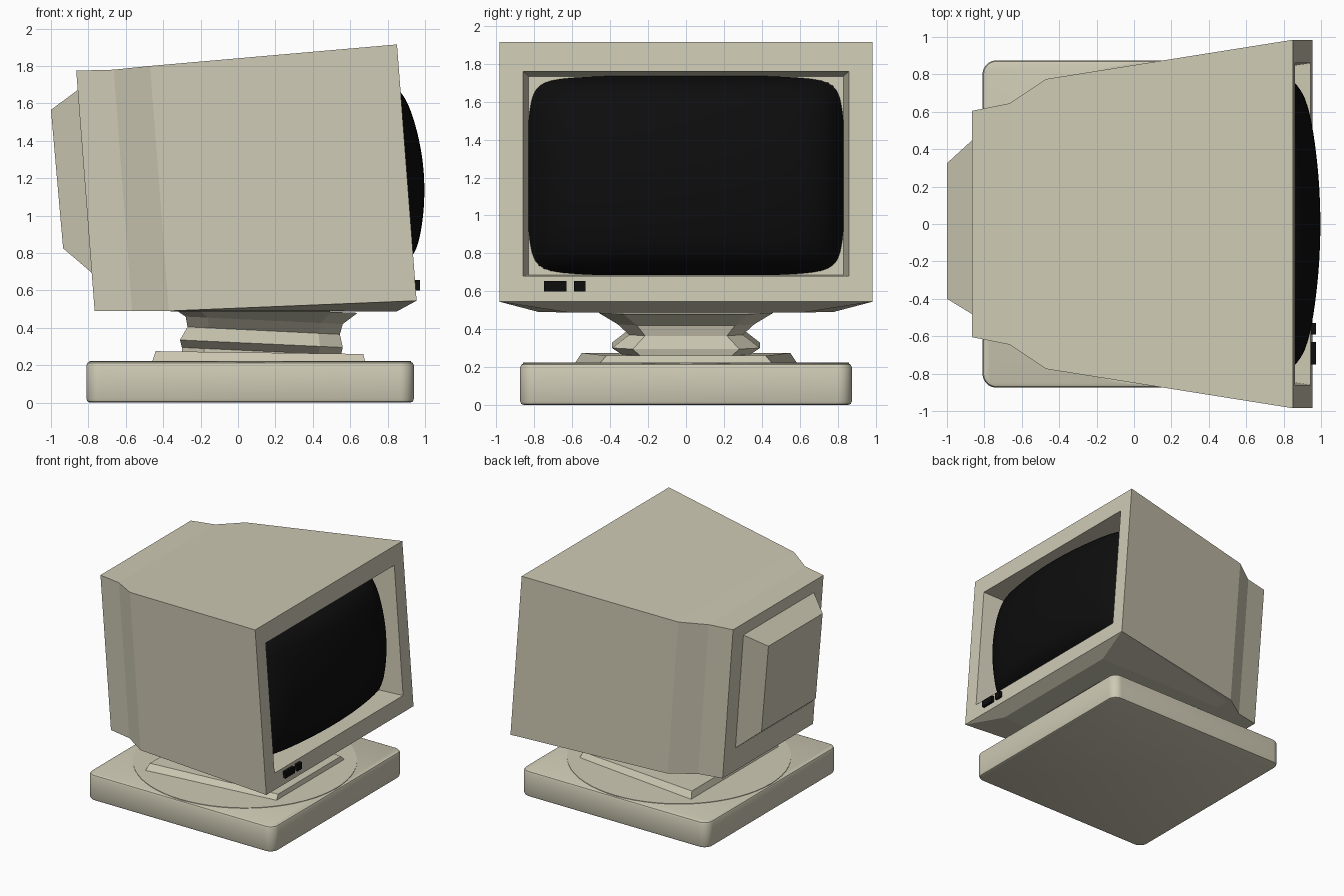
import bpy, bmesh, math

if "Cube" in bpy.data.objects:
    bpy.data.objects.remove(bpy.data.objects["Cube"])

TILT = 0.0766  # lean of the housing: x shift per unit of height


def mat(name, rgb):
    m = bpy.data.materials.new(name)
    m.diffuse_color = (*rgb, 1)
    m.use_nodes = True
    m.node_tree.nodes["Principled BSDF"].inputs["Base Color"].default_value = m.diffuse_color
    return m


beige = mat("beige plastic", (0.62, 0.59, 0.46))
black = mat("black glass", (0.004, 0.004, 0.004))


def finish(name, bm, material):
    bmesh.ops.recalc_face_normals(bm, faces=bm.faces)
    me = bpy.data.meshes.new(name)
    bm.to_mesh(me)
    bm.free()
    me.materials.append(material)
    ob = bpy.data.objects.new(name, me)
    bpy.context.collection.objects.link(ob)
    return ob


def loft(name, rings, material):
    """Skin a list of equal-length point loops and cap both ends."""
    bm = bmesh.new()
    loops = [[bm.verts.new(p) for p in r] for r in rings]
    n = len(loops[0])
    for a, b in zip(loops, loops[1:]):
        for i in range(n):
            j = (i + 1) % n
            bm.faces.new((a[i], a[j], b[j], b[i]))
    bm.faces.new(loops[0])
    bm.faces.new(loops[-1])
    return finish(name, bm, material)


def box(name, x0, x1, y0, y1, z0, z1, material):
    rect = lambda z: [(x0, y0, z), (x1, y0, z), (x1, y1, z), (x0, y1, z)]
    return loft(name, [rect(z0), rect(z1)], material)


def front_x(z):
    return 0.85 + (1.915 - z) * TILT


# Housing: tilted sections from back to front, then the tapered screen recess
def section(xtop, w, zt, zb):
    xb = xtop + (zt - zb) * TILT
    return [(xb, -w, zb), (xb, w, zb), (xtop, w, zt), (xtop, -w, zt)]


def opening(w, zb, zt, depth):
    return [(front_x(z) - depth, y, z - depth * TILT)
            for y, z in ((-w, zb), (w, zb), (w, zt), (-w, zt))]


loft("housing", [
    section(-0.865, 0.605, 1.775, 0.49),
    section(-0.665, 0.645, 1.78, 0.49),
    section(-0.47, 0.775, 1.80, 0.49),
    section(0.85, 0.985, 1.915, 0.545),
    opening(0.86, 0.68, 1.76, 0.0),
    opening(0.83, 0.70, 1.75, 0.2),
], beige)

# Wedge under the housing
loft("housing_underside", [
    [(0.955, -0.985, 0.545), (0.955, 0.985, 0.545), (-0.37, 0.775, 0.491), (-0.37, -0.775, 0.491)],
    [(0.85, -0.62, 0.488), (0.85, 0.62, 0.488), (-0.36, 0.62, 0.488), (-0.36, -0.62, 0.488)],
], beige)

# Block on the back of the housing
back_x = lambda z: -0.86 + (1.775 - z) * TILT
loft("rear_block", [
    [(back_x(z), y, z) for y, z in ((-0.49, 0.69), (0.46, 0.69), (0.46, 1.675), (-0.49, 1.675))],
    [(-0.935, -0.40, 0.825), (-0.935, 0.325, 0.825), (-1.0, 0.325, 1.565), (-1.0, -0.40, 1.565)],
], beige)

# Bulging picture tube that rolls off at its edges
bm = bmesh.new()
N = 40
sag = lambda t: 0.11 * t * t + 0.15 * abs(t) ** 12
grid = []
for i in range(N + 1):
    row = []
    for j in range(N + 1):
        # sample more densely near the edges
        u = math.sin((i / N - 0.5) * math.pi)
        v = math.sin((j / N - 0.5) * math.pi)
        d = 0.09 - min(0.31, sag(u) + sag(v))
        z = 1.225 + v * 0.525
        row.append(bm.verts.new((front_x(z) + d, u * 0.832, z + d * TILT)))
    grid.append(row)
for i in range(N):
    for j in range(N):
        bm.faces.new((grid[i][j], grid[i + 1][j], grid[i + 1][j + 1], grid[i][j + 1]))
screen = finish("screen", bm, black)
if sum(p.normal.x for p in screen.data.polygons) < 0:
    screen.data.flip_normals()
for p in screen.data.polygons:
    p.use_smooth = True

# Two buttons below the screen
for name, y0, y1 in (("wide_button", -0.75, -0.63), ("narrow_button", -0.59, -0.53)):
    box(name, 0.93, 0.973, y0, y1, 0.6, 0.655, black)


# Waisted neck with chamfered corners
def octagon(z, x0, x1, w):
    cx, rx = (x0 + x1) / 2, (x1 - x0) / 2
    k = 0.72
    pts = ((1, -k), (1, k), (k, 1), (-k, 1), (-1, k), (-1, -k), (-k, -1), (k, -1))
    return [(cx + rx * a, w * b, z - 0.02 * a) for a, b in pts]


loft("neck", [
    octagon(0.50, -0.37, 0.64, 0.46),
    octagon(0.44, -0.28, 0.56, 0.36),
    octagon(0.385, -0.27, 0.545, 0.30),
    octagon(0.315, -0.31, 0.56, 0.39),
    octagon(0.275, -0.30, 0.55, 0.33),
    octagon(0.25, -0.30, 0.55, 0.33),
], beige)

# Trapezoid swivel plate, wider at the back
loft("swivel_plate", [
    [(0.68, -0.46, 0.215), (0.68, 0.46, 0.215), (-0.46, 0.59, 0.215), (-0.46, -0.59, 0.215)],
    [(0.67, -0.42, 0.26), (0.67, 0.42, 0.26), (-0.44, 0.55, 0.275), (-0.44, -0.55, 0.275)],
], beige)

# Thin turntable disc on the base
circle = lambda r, z: [(0.065 + r * math.cos(a * math.tau / 64), r * math.sin(a * math.tau / 64), z)
                       for a in range(64)]
loft("turntable", [circle(0.86, 0.21), circle(0.86, 0.223)], beige)


# Base slab with rounded corners and softened rims
def rounded(inset, z):
    pts, r = [], 0.075 - inset
    for k, (sx, sy) in enumerate(((1, 1), (-1, 1), (-1, -1), (1, -1))):
        for s in range(9):
            a = (k + s / 8) * math.pi / 2
            pts.append((0.065 + sx * 0.80 + r * math.cos(a), sy * 0.80 + r * math.sin(a), z))
    return pts


base = loft("base", [rounded(0.02, 0.0), rounded(0.006, 0.005), rounded(0, 0.02),
                     rounded(0, 0.2), rounded(0.006, 0.213), rounded(0.02, 0.219)], beige)
bpy.context.view_layer.objects.active = base
base.select_set(True)
bpy.ops.object.shade_smooth_by_angle(angle=math.radians(40))
